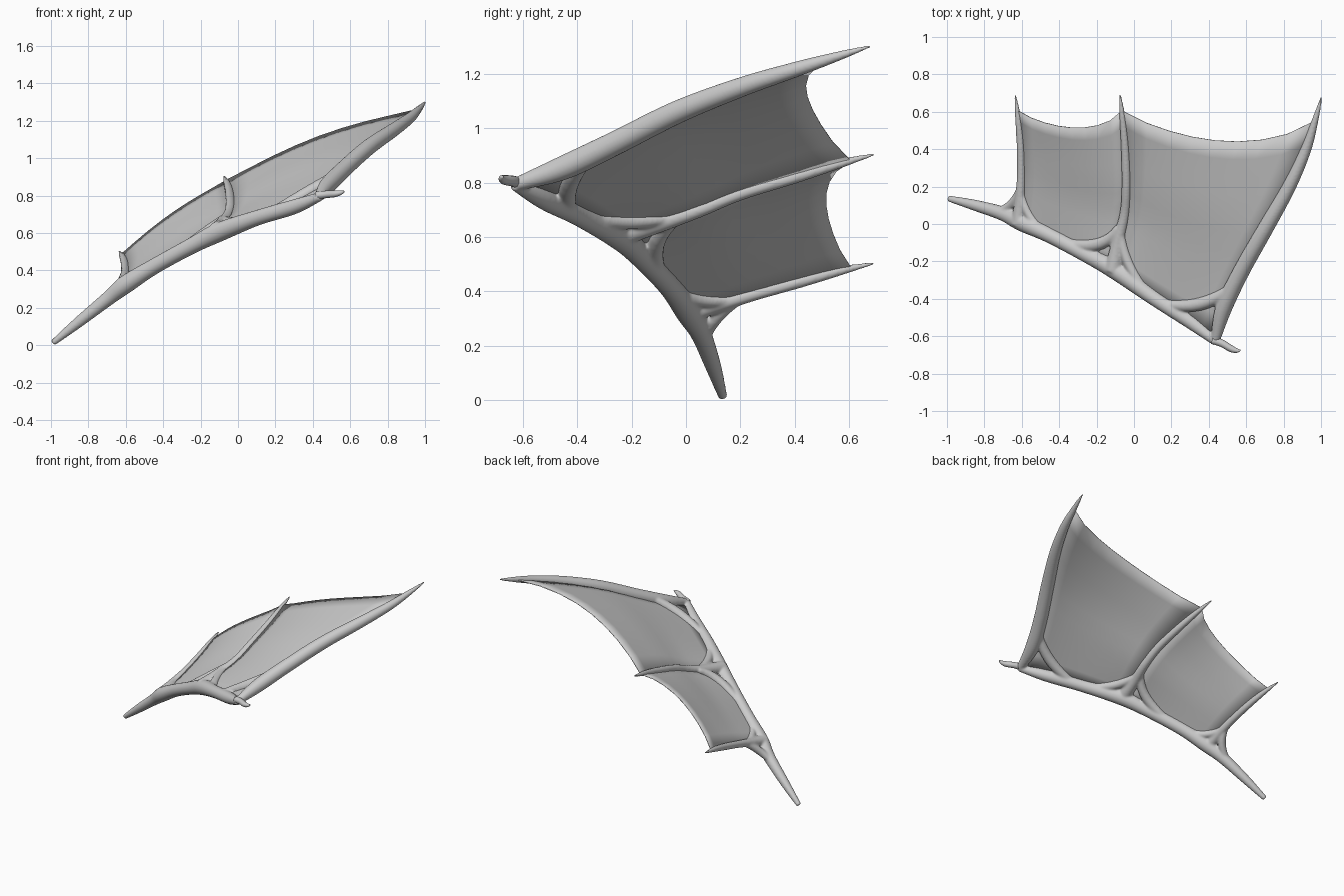
import bpy, bmesh, math
from mathutils import Vector

if "Cube" in bpy.data.objects:
    bpy.data.objects.remove(bpy.data.objects["Cube"])

# Bone paths: x, y, z, radius
ARM = [(-0.99, 0.136, 0.012, .017), (-0.85, 0.10, 0.125, .03), (-0.7, 0.055, 0.245, .039),
       (-0.6, 0.01, 0.325, .049), (-0.45, -0.06, 0.42, .043), (-0.25, -0.165, 0.53, .044),
       (-0.1, -0.245, 0.605, .052), (0.1, -0.39, 0.68, .042), (0.3, -0.52, 0.74, .04),
       (0.44, -0.63, 0.795, .024)]
TIP_FINGER = [(0.435, -0.62, 0.795, .026), (0.48, -0.45, 0.855, .045), (0.57, -0.26, 0.945, .045),
              (0.7, -0.03, 1.06, .043), (0.83, 0.2, 1.15, .037), (0.92, 0.4, 1.215, .029),
              (0.97, 0.56, 1.265, .018), (1.002, 0.678, 1.302, .006)]
MID_FINGER = [(-0.11, -0.25, 0.61, .05), (-0.085, -0.1, 0.65, .035), (-0.05, 0.05, 0.7, .028),
              (-0.04, 0.2, 0.76, .026), (-0.046, 0.4, 0.82, .024), (-0.06, 0.56, 0.868, .018),
              (-0.075, 0.692, 0.904, .006)]
ROOT_FINGER = [(-0.615, 0.0, 0.32, .045), (-0.61, 0.1, 0.348, .032), (-0.602, 0.25, 0.39, .025),
               (-0.605, 0.42, 0.436, .023), (-0.618, 0.56, 0.474, .018), (-0.636, 0.692, 0.504, .006)]
THUMB = [(0.42, -0.62, 0.8, .022), (0.47, -0.638, 0.806, .02), (0.52, -0.667, 0.81, .018),
         (0.55, -0.677, 0.816, .012), (0.569, -0.675, 0.822, .004)]


def smooth_path(pts, n=8):
    p = [Vector(q) for q in pts]
    p = [2 * p[0] - p[1]] + p + [2 * p[-1] - p[-2]]
    out = []
    for i in range(1, len(p) - 2):
        a, b, c, d = p[i - 1:i + 3]
        for k in range(n):
            t = k / n
            out.append(0.5 * (2 * b + (c - a) * t + (2 * a - 5 * b + 4 * c - d) * t * t
                              + (3 * b - a - 3 * c + d) * t ** 3))
    return out + [p[-2]]


def at(path, f):
    lens = [(b - a).length for a, b in zip(path, path[1:])]
    left = f * sum(lens)
    for a, b, l in zip(path, path[1:], lens):
        if left <= l:
            return a.lerp(b, left / l).to_3d()
        left -= l
    return path[-1].to_3d()


def tube(bm, path, sides=16):
    rings = []
    for i, q in enumerate(path):
        d = (path[min(i + 1, len(path) - 1)] - path[max(i - 1, 0)]).to_3d().normalized()
        s = d.cross(Vector((0, 0, 1))).normalized()
        u = s.cross(d)
        rings.append([bm.verts.new(q.to_3d() + q.w * (math.cos(a) * s + math.sin(a) * u))
                      for a in (2 * math.pi * k / sides for k in range(sides))])
    for r0, r1 in zip(rings, rings[1:]):
        for k in range(sides):
            j = (k + 1) % sides
            bm.faces.new((r0[k], r0[j], r1[j], r1[k]))
    bm.faces.new(rings[0])
    bm.faces.new(rings[-1])


def finish(bm, name):
    bmesh.ops.recalc_face_normals(bm, faces=bm.faces)
    for f in bm.faces:
        f.smooth = True
    me = bpy.data.meshes.new(name)
    bm.to_mesh(me)
    bm.free()
    ob = bpy.data.objects.new(name, me)
    bpy.context.collection.objects.link(ob)
    return ob


# Arm and fingers, with curved fillets in the corners, fused into one skin
bm = bmesh.new()
for pts in (ARM, TIP_FINGER, MID_FINGER, ROOT_FINGER):
    tube(bm, smooth_path(pts))
FILLETS = [((0.15, -.42, .695), (.37, -.48, .80), (.53, -.33, .92), .036),
           ((.08, -.37, .675), (-.055, -.23, .64), (-.07, -.04, .675), .03),
           ((-.4, -.085, .445), (-.16, -.17, .595), (-.085, -.02, .675), .034),
           ((-.46, -.05, .41), (-.59, .03, .345), (-.607, .2, .375), .026),
           ((-.75, .07, .21), (-.635, .07, .30), (-.61, .2, .37), .026)]
for a, b, c, r in FILLETS:
    a, b, c = Vector(a), Vector(b), Vector(c)
    curve = []
    for k in range(11):
        t = k / 10
        p = a * (1 - t) ** 2 + b * 2 * t * (1 - t) + c * t * t
        curve.append(Vector((*p, r * (0.6 + 1.6 * t * (1 - t)))))
    tube(bm, curve)
bones = finish(bm, "wing_bones")
m = bones.modifiers.new("fuse", 'REMESH')
m.mode, m.voxel_size, m.use_smooth_shade = 'VOXEL', 0.006, True
m = bones.modifiers.new("soften", 'SMOOTH')
m.factor, m.iterations = 0.5, 12

# Thumb claw
bm = bmesh.new()
tube(bm, smooth_path(THUMB, 4), 12)
finish(bm, "thumb_claw")


# Membranes stretched between neighbouring fingers, scalloped at the trailing edge
def membrane(name, left, right, ends, sag, bulge, nu=8, nv=10):
    left, right = smooth_path(left), smooth_path(right)
    bm = bmesh.new()
    grid = []
    for i in range(nu + 1):
        u = i / nu
        arch = 4 * u * (1 - u)
        col = []
        for j in range(nv + 1):
            v = j / nv * (1 - sag * arch ** 0.8)
            p = at(left, v * ends[0]).lerp(at(right, v * ends[1]), u)
            p.z += bulge * arch * min(1, 1.15 * v)
            col.append(bm.verts.new(p))
        grid.append(col)
    for i in range(nu):
        for j in range(nv):
            bm.faces.new((grid[i][j], grid[i + 1][j], grid[i + 1][j + 1], grid[i][j + 1]))
    ob = finish(bm, name)
    m = ob.modifiers.new("thickness", 'SOLIDIFY')
    m.thickness, m.offset = 0.005, 0


membrane("outer_membrane", MID_FINGER, TIP_FINGER, (.91, .91), .125, .085)
membrane("inner_membrane", ROOT_FINGER, MID_FINGER, (.88, .91), .125, .06)
